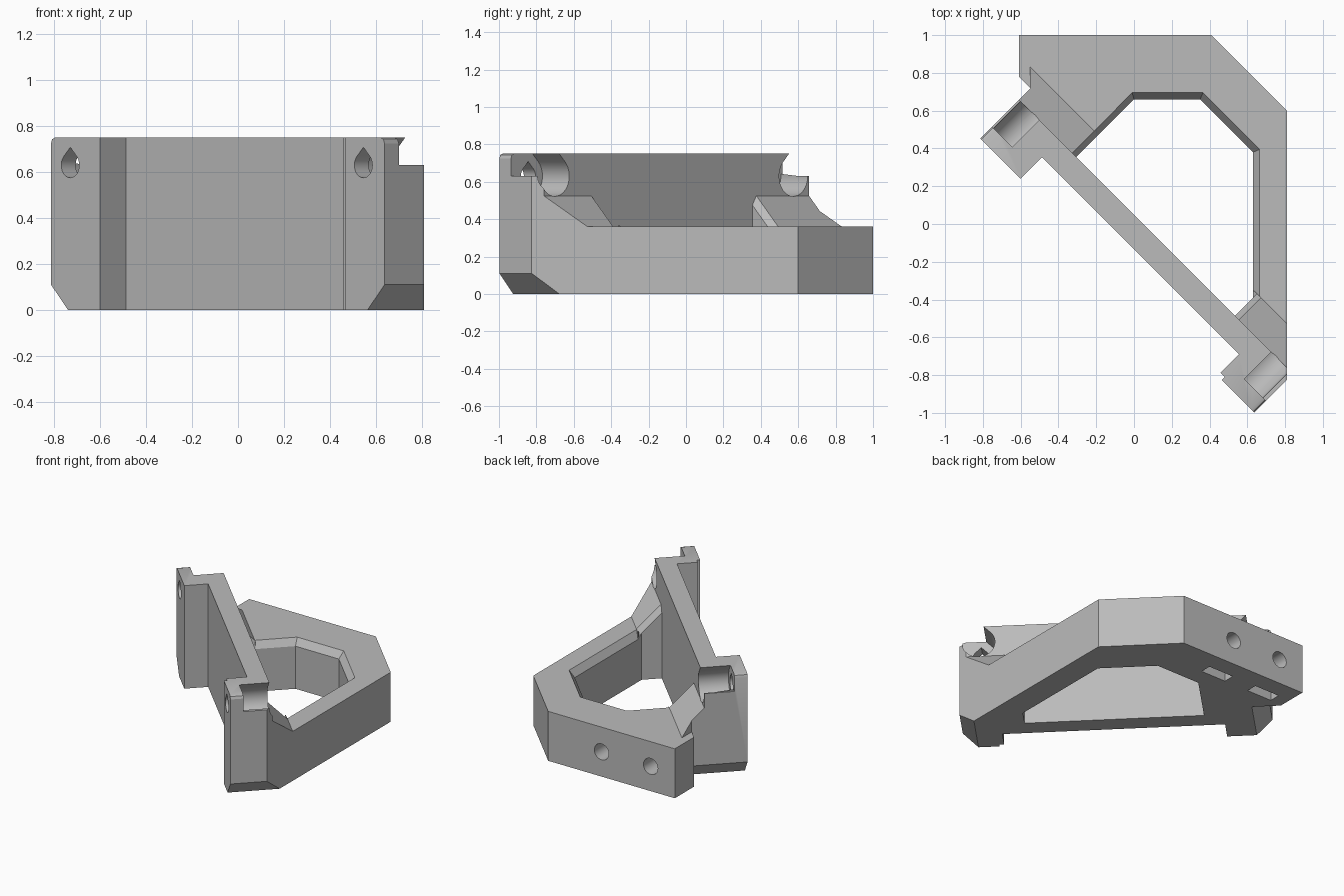
import bpy, bmesh, math
from mathutils import Vector

if "Cube" in bpy.data.objects:
    bpy.data.objects.remove(bpy.data.objects["Cube"])

R = math.sqrt(0.5)


def st(s, t):
    """Plan position from distance along (s) and behind (t) the diagonal wall."""
    return ((s + t) * R, (t - s) * R)


def loft(name, *loops):
    """Closed solid through matching loops of 3D points."""
    bm = bmesh.new()
    rings = [[bm.verts.new(p) for p in loop] for loop in loops]
    n = len(rings[0])
    bm.faces.new(rings[0])
    bm.faces.new(rings[-1])
    for a, b in zip(rings, rings[1:]):
        for i in range(n):
            j = (i + 1) % n
            bm.faces.new((a[i], a[j], b[j], b[i]))
    bmesh.ops.recalc_face_normals(bm, faces=bm.faces)
    mesh = bpy.data.meshes.new(name)
    bm.to_mesh(mesh)
    bm.free()
    obj = bpy.data.objects.new(name, mesh)
    bpy.context.collection.objects.link(obj)
    return obj


def level(plan, z):
    return [(x, y, z) for x, y in plan]


def prism(name, plan, z0, z1):
    return loft(name, level(plan, z0), level(plan, z1))


def box(name, x0, x1, y0, y1, z0, z1):
    return prism(name, [(x0, y0), (x1, y0), (x1, y1), (x0, y1)], z0, z1)


def across(name, profile, t0, t1):
    """Extrude an (s, z) profile square to the wall."""
    return loft(name, *[[(*st(s, t), z) for s, z in profile] for t in (t0, t1)])


def teardrop(cx, cz, r, steps=28):
    """Circle with a 45 degree peak on top."""
    start = math.radians(135)
    pts = [(cx + r * math.cos(start + math.radians(270) * i / steps),
            cz + r * math.sin(start + math.radians(270) * i / steps))
           for i in range(steps + 1)]
    return pts + [(cx, cz + r / R)]


def cut(cutter):
    cutter.hide_render = True
    mod = body.modifiers.new("cut", "BOOLEAN")
    mod.operation = "DIFFERENCE"
    mod.solver = "EXACT"
    mod.object = cutter
    bpy.context.view_layer.objects.active = body
    bpy.ops.object.modifier_apply(modifier=mod.name)
    bpy.data.objects.remove(cutter)


# Main dimensions
TOP, BASE = 0.75, 0.36
FRONT, WALL_FRONT, WALL_BACK, GUSSET = -0.255, -0.095, 0.035, 0.2
LEFT_END, RIGHT_END = -0.895, 1.156
BORE_Z = 0.63

# Whole bracket in plan: wall, two end blocks and frame
plan = [st(LEFT_END, FRONT), st(-0.595, FRONT), st(-0.595, WALL_FRONT),
        st(0.88, WALL_FRONT), st(0.88, -0.233), st(0.912, -0.233),
        st(0.912, FRONT), st(RIGHT_END, FRONT), (0.81, -0.825), (0.81, 0.6),
        (0.41, 1), (-0.61, 1), (-0.61, 0.78), st(LEFT_END, 0.12)]
body = prism("corner_bracket", plan, 0, TOP)

# Lower the frame and slope the gussets behind the wall
slope = [(WALL_BACK, 1), (WALL_BACK, BASE + GUSSET - WALL_BACK),
         (GUSSET, BASE), (2, BASE), (2, 1)]
cut(loft("slope_cutter", *[[(*st(s, t), z) for t, z in slope] for s in (-3, 3)]))
cut(box("gusset_side_cutter", -1, -0.55, 0.719, 1.2, BASE, 1))

# Window through the frame, with a bevelled rim
W0, W1, RIM, DROP = -0.467, 0.721, 0.03, 0.05
back = [(0, 0.66), (0.35, 0.66), (0.63, 0.38)]
window = [st(W0, WALL_BACK), *back, (0.63, -0.39), st(W1, WALL_BACK)]
cut(prism("window_cutter", window, -0.5, 1))
inner = [st(W0, GUSSET), *back, (0.63, -0.347)]
outer = [st(W0 - RIM, GUSSET), (-0.01, 0.695), (0.365, 0.695),
         (0.665, 0.395), (0.665, -0.382)]
cut(loft("rim_cutter", level(inner, BASE - DROP), level(outer, BASE),
         level(outer, BASE + DROP)))
for edge, way in ((W0, -1), (W1, 1)):
    loops = []
    for t in (WALL_BACK, GUSSET):
        z = BASE + GUSSET - t
        loops.append([(*st(edge - way * 0.02, t), z - DROP),
                      (*st(edge, t), z - DROP),
                      (*st(edge + way * RIM * 2, t), z + DROP),
                      (*st(edge - way * 0.02, t), z + DROP)])
    cut(loft("gusset_rim_cutter", *loops))

# End blocks: screw hole, open counterbore, bottom and top chamfers
for end, centre, way, deep in ((LEFT_END, -0.777, -1, 0.12),
                               (RIGHT_END, 1.026, 1, 0.3)):
    cut(across("screw_cutter", teardrop(centre, BORE_Z, 0.055), -0.5, 0.3))
    cut(across("bore_cutter", teardrop(centre, BORE_Z, 0.108), -0.167, 0.5))
    far = end + way * 0.2
    cut(across("opening_cutter", [(centre, BORE_Z), (far, BORE_Z),
                                  (far, 1), (centre, 1)], -0.167, 0.5))
    cut(across("foot_cutter", [(end - way * 0.2, -0.1), (end + way * 0.1, -0.1),
                               (end + way * 0.1, 0.22), (end, 0.11),
                               (end - way * 0.104, 0)], -0.5, deep))
    cut(across("corner_cutter", [(end - way * 0.025, TOP), (end - way * 0.007, TOP - 0.007),
                                 (end, TOP - 0.025), (end + way * 0.1, TOP),
                                 (end, TOP + 0.1)], -0.5, -0.1))

# Rear mounting holes with nut slots from below
for x in (-0.02, -0.415):
    ring = [(x + 0.058 * math.cos(a), 0.18 + 0.058 * math.sin(a))
            for a in (math.tau * i / 32 for i in range(32))]
    cut(loft("rear_hole_cutter", *[[(px, y, pz) for px, pz in ring]
                                   for y in (0.74, 1.2)]))
    cut(box("nut_slot_cutter", x - 0.1, x + 0.1, 0.79, 0.87, -0.1, 0.28))

# Single plain grey plastic
grey = bpy.data.materials.new("grey_plastic")
grey.use_nodes = True
colour = (0.5, 0.5, 0.5, 1)
grey.diffuse_color = colour
grey.node_tree.nodes["Principled BSDF"].inputs["Base Color"].default_value = colour
body.data.materials.clear()
body.data.materials.append(grey)
for p in body.data.polygons:
    p.material_index = 0

bpy.ops.object.select_all(action="DESELECT")
body.select_set(True)
bpy.context.view_layer.objects.active = body
bpy.ops.object.shade_smooth_by_angle(angle=math.radians(30))
